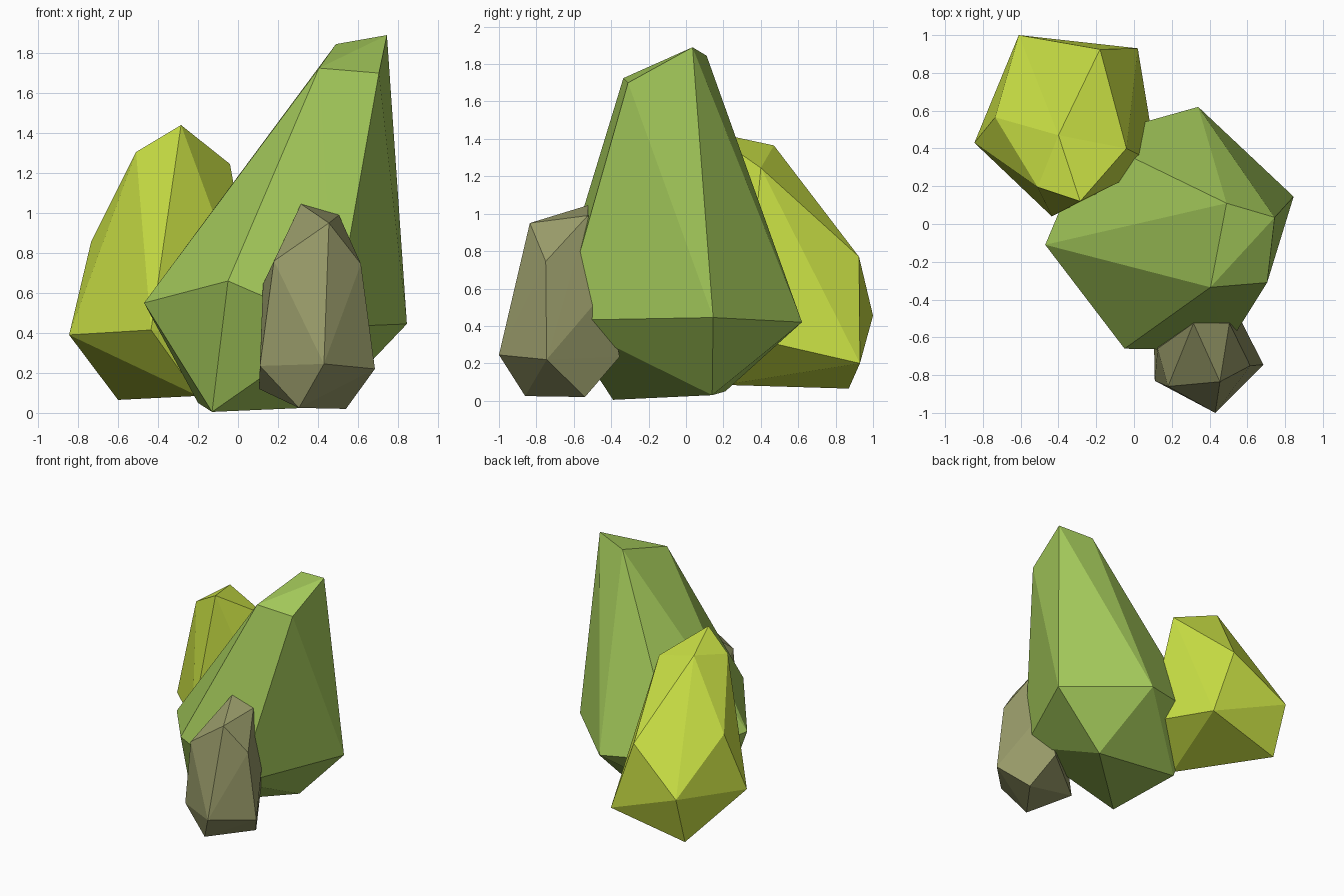
import bpy, bmesh


def rock(name, color, corners):
    """Faceted rock: convex hull wrapped around a few corner points."""
    bm = bmesh.new()
    for c in corners:
        bm.verts.new(c)
    res = bmesh.ops.convex_hull(bm, input=bm.verts[:])
    loose = [v for v in bm.verts if not v.link_faces]
    bmesh.ops.delete(bm, geom=loose, context='VERTS')
    bmesh.ops.recalc_face_normals(bm, faces=bm.faces[:])
    mesh = bpy.data.meshes.new(name)
    bm.to_mesh(mesh)
    bm.free()
    mat = bpy.data.materials.new(name + "_color")
    mat.diffuse_color = (*color, 1)
    mesh.materials.append(mat)
    obj = bpy.data.objects.new(name, mesh)
    bpy.context.collection.objects.link(obj)
    return obj


# tall leaning rock: peak, widest ring, base
rock("tall_rock", (0.36, 0.57, 0.10), [
    (0.745, 0.035, 1.89), (0.49, 0.11, 1.845), (0.405, -0.335, 1.725), (0.705, -0.31, 1.70),
    (-0.47, -0.11, 0.55), (-0.05, -0.66, 0.66), (0.48, -0.67, 0.43),
    (0.845, 0.145, 0.445), (0.34, 0.62, 0.42), (-0.23, 0.46, 0.46),
    (-0.13, -0.39, 0.005), (0.45, 0.14, 0.03), (-0.20, 0.21, 0.05)])

# rear rock: peak, shoulders, widest ring, base
rock("rear_rock", (0.60, 0.76, 0.06), [
    (-0.285, 0.12, 1.44), (-0.51, 0.195, 1.305), (-0.40, 0.47, 1.365), (-0.04, 0.40, 1.245),
    (-0.735, 0.565, 0.855), (-0.18, 0.925, 0.77),
    (-0.845, 0.43, 0.39), (-0.435, 0.04, 0.415), (0.12, 0.32, 0.34),
    (-0.61, 1.0, 0.455), (0.02, 0.93, 0.20),
    (-0.60, 0.87, 0.065), (-0.20, 0.20, 0.085)])

# small front rock: peak, shoulders, lower ring, base
rock("small_rock", (0.31, 0.32, 0.14), [
    (0.315, -0.525, 1.045), (0.505, -0.525, 0.99), (0.455, -0.835, 0.95),
    (0.18, -0.86, 0.76), (0.615, -0.75, 0.745), (0.125, -0.66, 0.645), (0.52, -0.42, 0.60),
    (0.11, -0.83, 0.235), (0.43, -1.0, 0.245), (0.685, -0.745, 0.22), (0.45, -0.355, 0.235),
    (0.105, -0.585, 0.12), (0.305, -0.86, 0.025), (0.54, -0.54, 0.02)])
